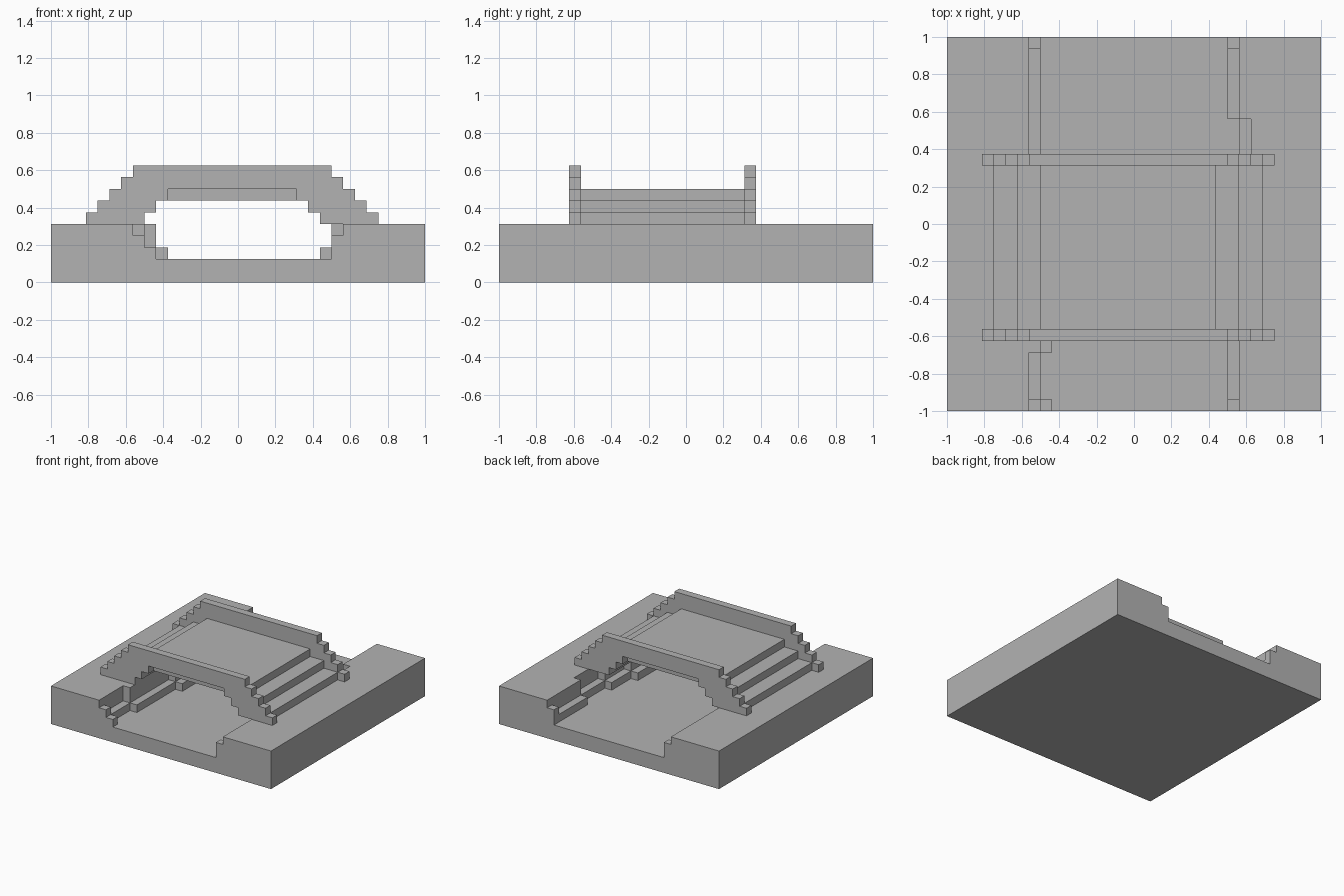
import bpy
import bmesh
from mathutils import Vector

U = 1 / 16  # block size

cube = bpy.data.objects.get("Cube")
if cube:
    bpy.data.objects.remove(cube, do_unlink=True)

stone = bpy.data.materials.new("grey stone")
stone.use_nodes = True
GREY = (0.45, 0.45, 0.45, 1)
stone.diffuse_color = GREY
stone.node_tree.nodes["Principled BSDF"].inputs["Base Color"].default_value = GREY


def prism(name, outline, start, end, place):
    """Extrude an outline, in blocks, from start to end along its normal."""
    bm = bmesh.new()
    rings = [[bm.verts.new(Vector(place(a, b, c)) * U) for a, b in outline]
             for c in (start, end)]
    bm.faces.new(rings[0])
    bm.faces.new(rings[1])
    n = len(outline)
    for i in range(n):
        j = (i + 1) % n
        bm.faces.new((rings[0][i], rings[0][j], rings[1][j], rings[1][i]))
    bmesh.ops.recalc_face_normals(bm, faces=bm.faces)
    mesh = bpy.data.meshes.new(name)
    bm.to_mesh(mesh)
    bm.free()
    mesh.materials.append(stone)
    obj = bpy.data.objects.new(name, mesh)
    bpy.context.collection.objects.link(obj)
    return obj


def flat(a, b, c):
    return (a, b, c)


def upright(a, b, c):
    return (a, c, b)


def rectangle(x0, x1, y0, y1):
    return [(x0, y0), (x1, y0), (x1, y1), (x0, y1)]


# River bed
prism("river_bed", rectangle(-16, 16, -16, 16), 0, 2, flat)


# Stepped banks: each section is (y where it ends, x of the water edge)
def bank(name, outer, sections, z):
    outline = [(outer, -16)]
    y = -16
    for y_end, x in sections:
        outline += [(x, y), (x, y_end)]
        y = y_end
    outline.append((outer, 16))
    clean = [p for i, p in enumerate(outline) if p != outline[i - 1]]
    prism(name, clean, z, z + 1, flat)


right_edge = [(-11, -9), (-3, -8), (2, -7), (4, -8), (16, -9)]
left_edge = [(-6, 9), (0, 8), (4, 9), (9, 10), (16, 9)]

for side, outer, step, edge in (("right", -16, 1, right_edge),
                                ("left", 16, -1, left_edge)):
    toe = [(y, x + step) for y, x in edge]
    ends = [(-15, edge[0][1] + step)] + edge[:-1] + [(15, edge[-1][1]), (16, edge[-1][1] + step)]
    if side == "right":
        toe.insert(0, (-15, toe[0][1] + 1))
    bank(side + "_bank_toe", outer, toe, 2)
    bank(side + "_bank_ledge", outer, ends, 3)
    bank(side + "_bank_top", outer, edge, 4)

# Stepped arch used for both bridge walls
arch = [(-13, 5)]
for i in range(5):
    arch += [(-13 + i, 6 + i), (-12 + i, 6 + i)]
arch = arch[:-1]
for i in range(5):
    arch += [(8 + i, 10 - i), (8 + i, 9 - i)]
arch += [(7, 5), (7, 6), (6, 6), (6, 7), (5, 7), (5, 8),
         (-6, 8), (-6, 7), (-7, 7), (-7, 6), (-8, 6), (-8, 5)]
for name, y in (("front_bridge_wall", -10), ("back_bridge_wall", 5)):
    prism(name, arch, y, y + 1, upright)

# Bridge deck between the walls, with broad steps at both ends
deck = [(-12, 5), (-12, 6), (-10, 6), (-10, 7), (-8, 7), (-8, 8),
        (7, 8), (7, 7), (9, 7), (9, 6), (11, 6), (11, 5),
        (7, 5), (7, 6), (6, 6), (6, 7), (-7, 7), (-7, 6), (-8, 6), (-8, 5)]
prism("bridge_deck", deck, -9, 5, upright)
